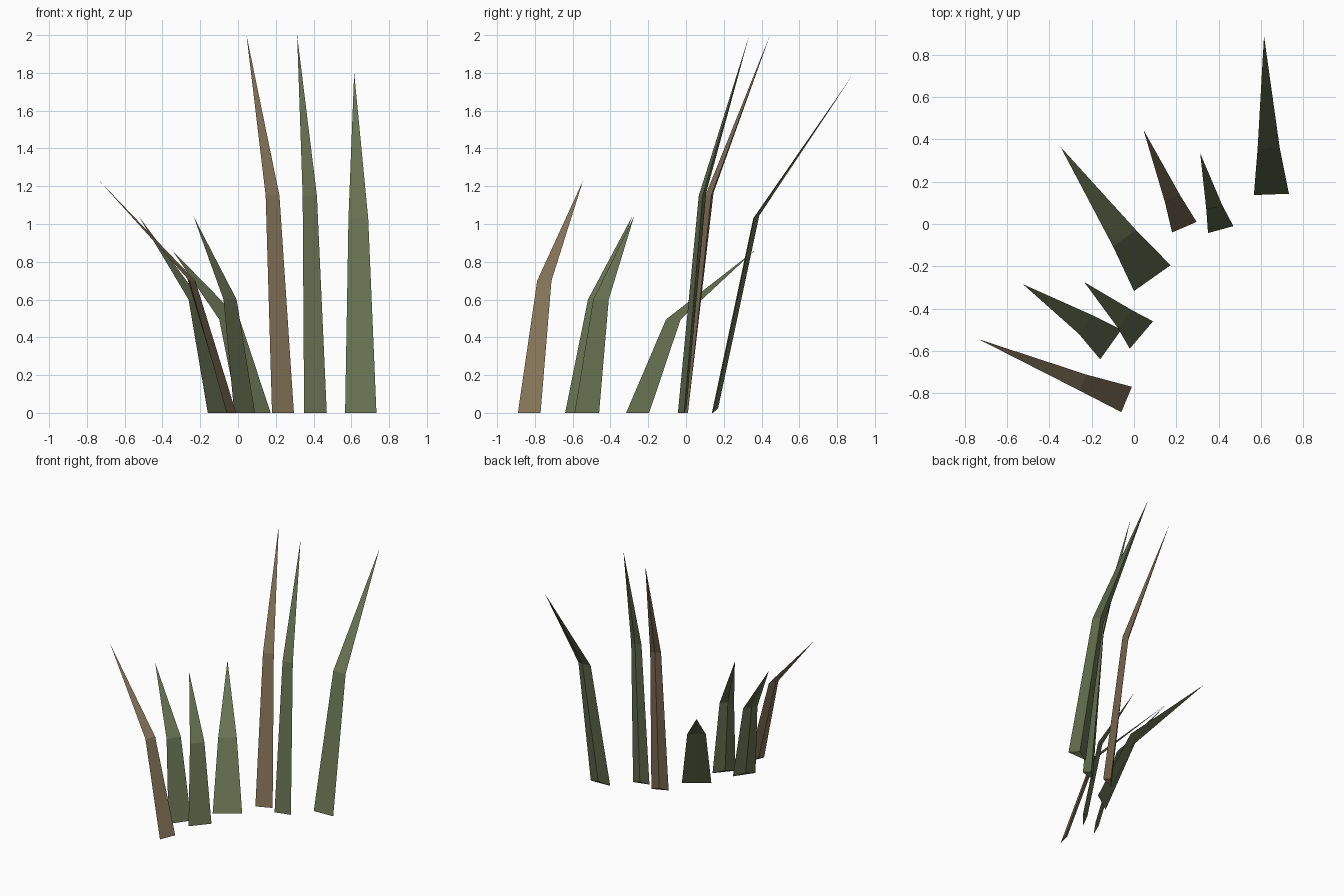
import bpy
import bmesh
from mathutils import Vector

default_cube = bpy.data.objects.get("Cube")
if default_cube:
    bpy.data.objects.remove(default_cube, do_unlink=True)


def make_material(name, colour):
    material = bpy.data.materials.new(name)
    material.use_nodes = True
    material.diffuse_color = colour
    shader = material.node_tree.nodes["Principled BSDF"]
    shader.inputs["Base Color"].default_value = colour
    shader.inputs["Roughness"].default_value = 0.9
    return material


green = make_material("moss_green", (0.14, 0.17, 0.085, 1))
brown = make_material("dry_brown", (0.235, 0.175, 0.1, 1))

MID_TAPER = 0.63     # width at the bend compared with the base
RIDGE_DEPTH = 0.03   # how far the back ridge stands off the flat face


def triangle_ring(bm, centre, edge, ridge_lift):
    """Triangular section: a flat front edge and a ridge behind it."""
    back = Vector((-edge.y, edge.x, 0)).normalized() * RIDGE_DEPTH
    ridge = centre + back + Vector((0, 0, ridge_lift))
    points = (centre - edge / 2, centre + edge / 2, ridge)
    return [bm.verts.new(point) for point in points]


def make_blade(name, material, left, right, bend, tip):
    """A bent three-sided blade that runs to a point."""
    bm = bmesh.new()
    a = Vector((*left, 0))
    b = Vector((*right, 0))
    base = triangle_ring(bm, (a + b) / 2, b - a, 0.025)
    middle = triangle_ring(bm, Vector(bend), (b - a) * MID_TAPER, 0.015)
    point = bm.verts.new(tip)

    bm.faces.new(reversed(base))
    for i in range(3):
        j = (i + 1) % 3
        bm.faces.new((base[i], base[j], middle[j], middle[i]))
        bm.faces.new((middle[i], middle[j], point))
    bmesh.ops.recalc_face_normals(bm, faces=bm.faces)

    mesh = bpy.data.meshes.new(name)
    bm.to_mesh(mesh)
    bm.free()
    mesh.materials.append(material)
    blade = bpy.data.objects.new(name, mesh)
    bpy.context.collection.objects.link(blade)
    return blade


# Short blades fanning out at the front
make_blade("front_dry_blade", brown, left=(-0.06, -0.89), right=(-0.01, -0.77),
           bend=(-0.242, -0.75, 0.7), tip=(-0.735, -0.545, 1.23))
make_blade("front_outer_blade", green, left=(-0.16, -0.64), right=(-0.06, -0.5),
           bend=(-0.23, -0.475, 0.6), tip=(-0.525, -0.285, 1.04))
make_blade("front_inner_blade", green, left=(-0.02, -0.59), right=(0.09, -0.46),
           bend=(-0.042, -0.45, 0.6), tip=(-0.235, -0.275, 1.04))

# Low, wide blade in the middle
make_blade("low_wide_blade", green, left=(0, -0.317), right=(0.173, -0.195),
           bend=(-0.045, -0.067, 0.495), tip=(-0.347, 0.364, 0.86))

# Tall blades at the back
make_blade("tall_dry_blade", brown, left=(0.18, -0.04), right=(0.296, 0.01),
           bend=(0.183, 0.118, 1.15), tip=(0.045, 0.445, 2))
make_blade("tall_green_blade", green, left=(0.35, -0.043), right=(0.47, -0.01),
           bend=(0.38, 0.078, 1.15), tip=(0.313, 0.335, 2))
make_blade("back_wide_blade", green, left=(0.567, 0.137), right=(0.733, 0.143),
           bend=(0.637, 0.358, 1.03), tip=(0.615, 0.89, 1.8))
